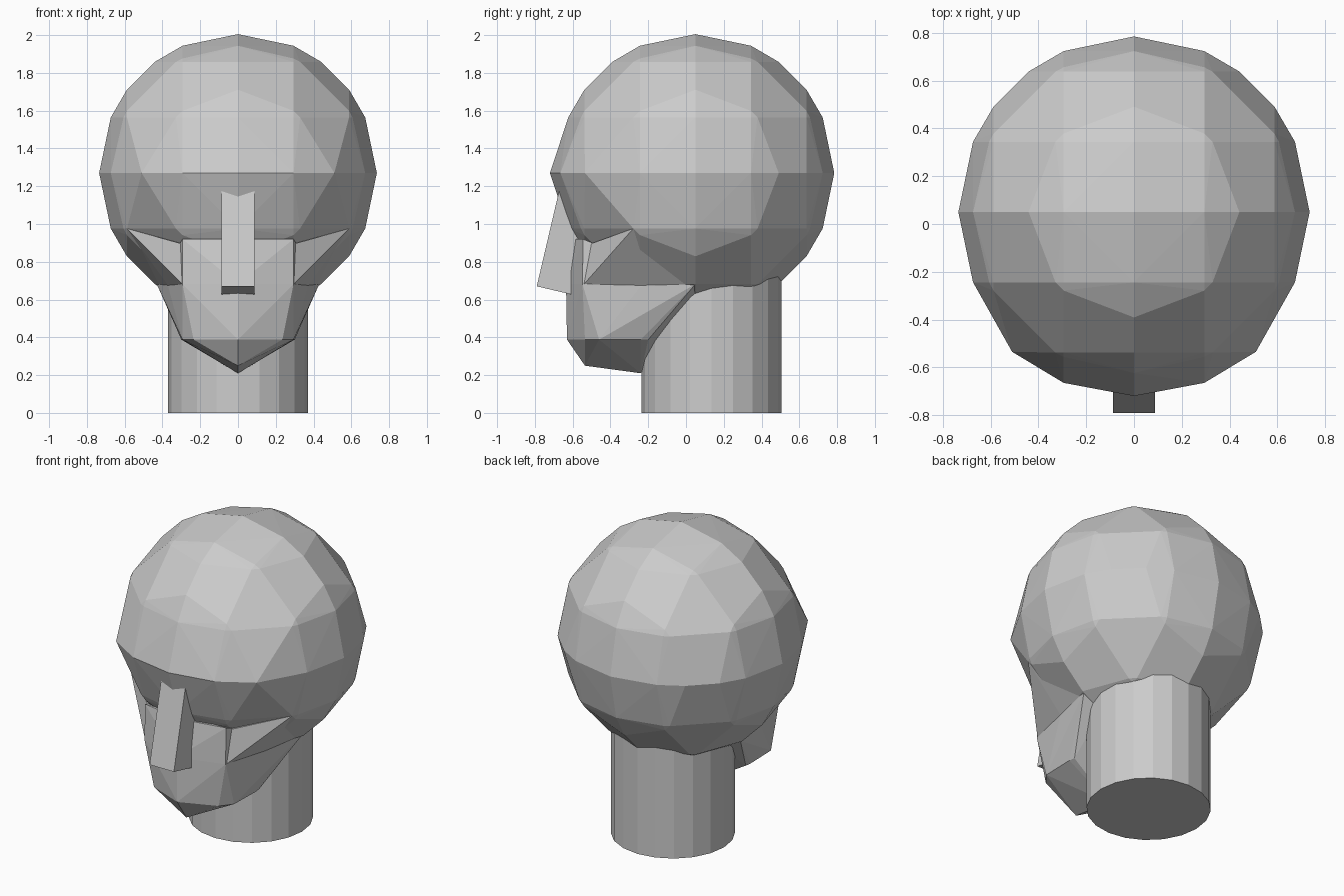
import bpy, bmesh, math
from mathutils import Vector

cube = bpy.data.objects.get("Cube")
if cube:
    bpy.data.objects.remove(cube, do_unlink=True)

clay = bpy.data.materials.new("grey_clay")
clay.use_nodes = True
clay.diffuse_color = (0.6, 0.6, 0.6, 1)
clay.node_tree.nodes["Principled BSDF"].inputs["Base Color"].default_value = (0.6, 0.6, 0.6, 1)


def hull(name, points):
    """Flat-faced convex solid around the points."""
    bm = bmesh.new()
    for p in points:
        bm.verts.new(p)
    bmesh.ops.remove_doubles(bm, verts=bm.verts, dist=0.0005)
    bmesh.ops.convex_hull(bm, input=bm.verts)
    loose = [v for v in bm.verts if not v.link_faces]
    bmesh.ops.delete(bm, geom=loose, context='VERTS')
    bmesh.ops.recalc_face_normals(bm, faces=bm.faces)
    mesh = bpy.data.meshes.new(name)
    bm.to_mesh(mesh)
    bm.free()
    mesh.materials.append(clay)
    obj = bpy.data.objects.new(name, mesh)
    bpy.context.collection.objects.link(obj)
    return obj


def both_sides(points):
    return points + [(-x, y, z) for x, y, z in points]


# Skull: sphere sampled where grid lines along each axis pierce it
STEP, RADIUS = 0.294, 0.735
CENTRE = Vector((0, 0.05, 1.27))
skull_points = []
for axis in range(3):
    for i in range(-2, 3):
        for j in range(-2, 3):
            left = RADIUS ** 2 - (i * i + j * j) * STEP ** 2
            if left < 0:
                continue
            for side in (-1, 1):
                p = Vector((0, 0, 0))
                p[axis] = side * math.sqrt(left)
                p[(axis + 1) % 3] = i * STEP
                p[(axis + 2) % 3] = j * STEP
                skull_points.append(p + CENTRE)
# brow ridge bulging slightly past the sphere
brow = both_sides([(0, -0.72, 1.27), (0.294, -0.665, 1.27), (0.51, -0.535, 1.27)])
hull("skull", skull_points + brow)

# Face and jaw
hull("jaw", both_sides([
    (0, -0.6, 0.92), (0.294, -0.545, 0.92),
    (0, -0.635, 0.682), (0.294, -0.548, 0.682),
    (0, -0.63, 0.388), (0.235, -0.535, 0.388),
    (0.294, -0.46, 0.388), (0.3, -0.24, 0.388), (0.294, -0.2, 0.388),
    (0, -0.535, 0.25), (0, -0.24, 0.21),
    (0.37, -0.24, 0.67), (0.294, 0.05, 0.597), (0.43, 0.05, 0.682)]))

# Cheekbones, leaving a shallow socket below the brow
for name, s in (("left_cheek", 1), ("right_cheek", -1)):
    hull(name, [(s * x, y, z) for x, y, z in (
        (0.588, -0.279, 0.976), (0.28, -0.52, 0.89), (0.296, -0.54, 0.682),
        (0.37, -0.24, 0.675), (0.2, -0.24, 0.9), (0.43, 0.05, 0.682))])

# Nose: tilted block sunk into the face
bpy.ops.mesh.primitive_cube_add(size=1, location=(0, -0.629, 0.92), rotation=(-0.23, 0, 0))
nose = bpy.context.object
nose.name = "nose"
nose.scale = (0.176, 0.2, 0.56)
nose.data.materials.append(clay)

# Neck
bpy.ops.mesh.primitive_cylinder_add(vertices=20, radius=0.37, depth=0.9, location=(0, 0.135, 0.45))
neck = bpy.context.object
neck.name = "neck"
neck.data.materials.append(clay)
